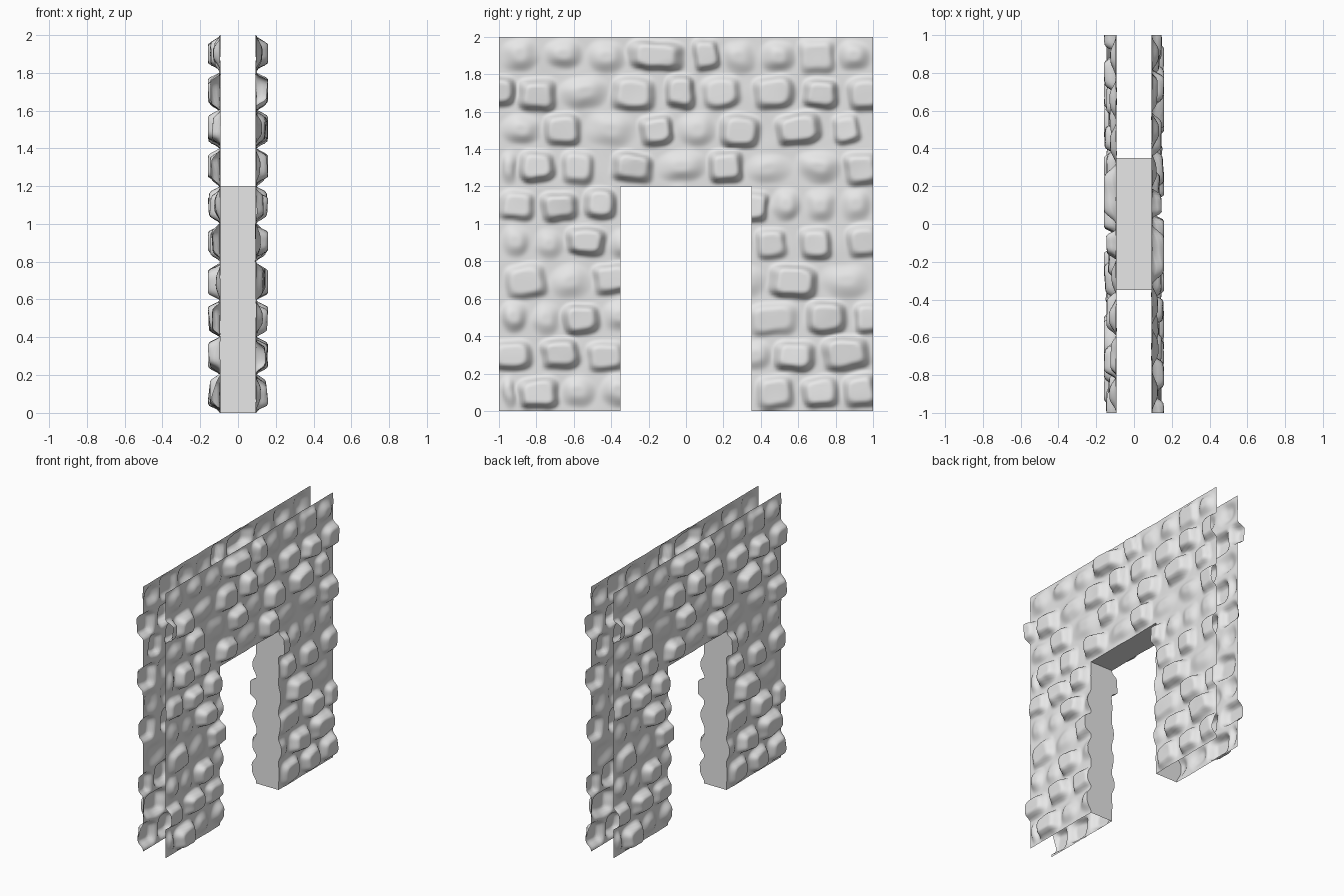
import bpy, bmesh, math, random
from mathutils import noise, Vector

cube = bpy.data.objects.get("Cube")
if cube:
    bpy.data.objects.remove(cube, do_unlink=True)

random.seed(4)
STEP = 0.0125          # relief grid spacing
HALF_GAP = 0.09        # half distance between the two wall faces
COURSE = 0.2           # height of one stone course
HALF_DOOR, DOOR_TOP = 0.35, 1.2
CELLS = round(2 / STEP)

stone_grey = bpy.data.materials.new("stone grey")
stone_grey.use_nodes = True
grey = (0.8, 0.8, 0.8, 1)
stone_grey.diffuse_color = grey
stone_grey.node_tree.nodes["Principled BSDF"].inputs["Base Color"].default_value = grey

# Proud stones of each course, bottom to top: left edge, right edge, depth in hundredths
courses = [
    [(-.9, -.68, 6), (.37, .58, 4), (.62, .82, 5), (.84, 1.02, 5)],
    [(-1.04, -.82, 5), (-.78, -.57, 6), (-.53, -.33, 4), (.47, .69, 6), (.72, .98, 6)],
    [(-.66, -.46, 6), (.33, .6, 3), (.64, .86, 6), (.9, 1.04, 4)],
    [(-.97, -.74, 4), (-.5, -.3, 5), (.44, .71, 7)],
    [(-.64, -.43, 7), (.37, .54, 4), (.6, .78, 5), (.86, 1.04, 4)],
    [(-1, -.81, 4), (-.78, -.57, 6), (-.55, -.37, 6), (.3, .44, 5)],
    [(-.89, -.7, 6), (-.67, -.49, 4), (-.4, -.17, 6), (.12, .31, 7), (.84, 1.03, 5)],
    [(-.76, -.56, 5), (-.25, -.06, 6), (.18, .4, 6), (.48, .73, 7), (.78, .93, 4)],
    [(-1.1, -.91, 6), (-.9, -.69, 6), (-.4, -.16, 5), (-.11, .05, 7),
     (.08, .3, 4), (.36, .58, 5), (.62, .82, 6), (.86, 1.05, 5)],
    [(-.31, -.01, 7), (.04, .18, 5), (.6, .8, 3)],
]


def make_stone(row, left, right, depth, sharp):
    """One stone: centre, half size, depth, corner power and a slight face tilt."""
    return dict(y=(left + right) / 2, z=(row + 0.5) * COURSE + random.uniform(-.01, .01),
                w=(right - left) / 2, h=0.088 + random.uniform(-.008, .008), d=depth,
                p=sharp, lean=random.uniform(-.15, .15), tip=random.uniform(-.15, .15),
                turn=random.uniform(-.12, .12))


def lay_course(row, proud):
    """Proud stones plus shallow filler stones in the remaining spaces."""
    laid = [make_stone(row, a, b, d / 100, 4) for a, b, d in proud]
    start = -1.0
    for left, right in [(a, b) for a, b, d in proud] + [(1.0, 1.0)]:
        space = left - start
        if space > 0.09:
            count = max(1, round(space / 0.22))
            for i in range(count):
                a = start + space * i / count
                laid.append(make_stone(row, a + .01, a + space / count - .01,
                                       random.uniform(.02, .036), 2.4))
        start = right
    return laid


stones = [lay_course(row, proud) for row, proud in enumerate(courses)]


def relief(y, z):
    """Height of the stonework above the mortar plane."""
    ground = 0.004 + 0.004 * noise.noise(Vector((y * 7, z * 7, 0)))
    best = ground
    row = int(z / COURSE)
    wy = y + 0.012 * noise.noise(Vector((y * 9, z * 9, 5)))
    wz = z + 0.012 * noise.noise(Vector((y * 9, z * 9, 9)))
    for r in range(max(0, row - 1), min(len(stones), row + 2)):
        for s in stones[r]:
            u = (wy - s["y"] - s["turn"] * (wz - s["z"])) / s["w"]
            v = (wz - s["z"] + s["turn"] * (wy - s["y"])) / s["h"]
            if abs(u) > 1.2 or abs(v) > 1.2:
                continue
            dist = (abs(u) ** s["p"] + abs(v) ** s["p"]) ** (1 / s["p"])
            edge = 0.5 if s["p"] > 3 else 0.85
            t = min(1, max(0, (1.08 - dist) / edge))
            rise = t * t * (3 - 2 * t)
            top = s["d"] * (1 + s["lean"] * u + s["tip"] * v)
            best = max(best, ground + min(top, 0.067) * rise)
    return min(best, 0.07)


def finish(bm, name, smooth):
    mesh = bpy.data.meshes.new(name)
    bm.to_mesh(mesh)
    bm.free()
    mesh.materials.append(stone_grey)
    for poly in mesh.polygons:
        poly.use_smooth = smooth
    obj = bpy.data.objects.new(name, mesh)
    bpy.context.collection.objects.link(obj)
    return obj


# Stone face: a relief sheet with the doorway left out
bm = bmesh.new()
grid = {}


def corner(i, j):
    if (i, j) not in grid:
        y, z = -1 + i * STEP, j * STEP
        grid[i, j] = bm.verts.new((HALF_GAP + relief(y, z), y, z))
    return grid[i, j]


for i in range(CELLS):
    for j in range(CELLS):
        y, z = -1 + (i + .5) * STEP, (j + .5) * STEP
        if abs(y) < HALF_DOOR and z < DOOR_TOP:
            continue
        bm.faces.new([corner(i, j), corner(i + 1, j), corner(i + 1, j + 1), corner(i, j + 1)])
left_face = finish(bm, "left_stone_face", True)

# The opposite face is the same sheet turned half round
right_face = bpy.data.objects.new("right_stone_face", left_face.data)
right_face.rotation_euler.z = math.pi
bpy.context.collection.objects.link(right_face)

# Doorway lining: jambs and lintel underside, reaching out to both stone faces
rise = [k * STEP for k in range(round(DOOR_TOP / STEP) + 1)]
span = [-HALF_DOOR + k * STEP for k in range(round(2 * HALF_DOOR / STEP) + 1)]
runs = [[(-HALF_DOOR, z) for z in rise],
        [(y, DOOR_TOP) for y in span],
        [(HALF_DOOR, z) for z in reversed(rise)]]
bm = bmesh.new()
for run in runs:
    pairs = [(bm.verts.new((-HALF_GAP - relief(-y, z), y, z)),
              bm.verts.new((HALF_GAP + relief(y, z), y, z))) for y, z in run]
    for (a, b), (c, d) in zip(pairs, pairs[1:]):
        bm.faces.new([a, c, d, b])
finish(bm, "doorway_lining", False)
